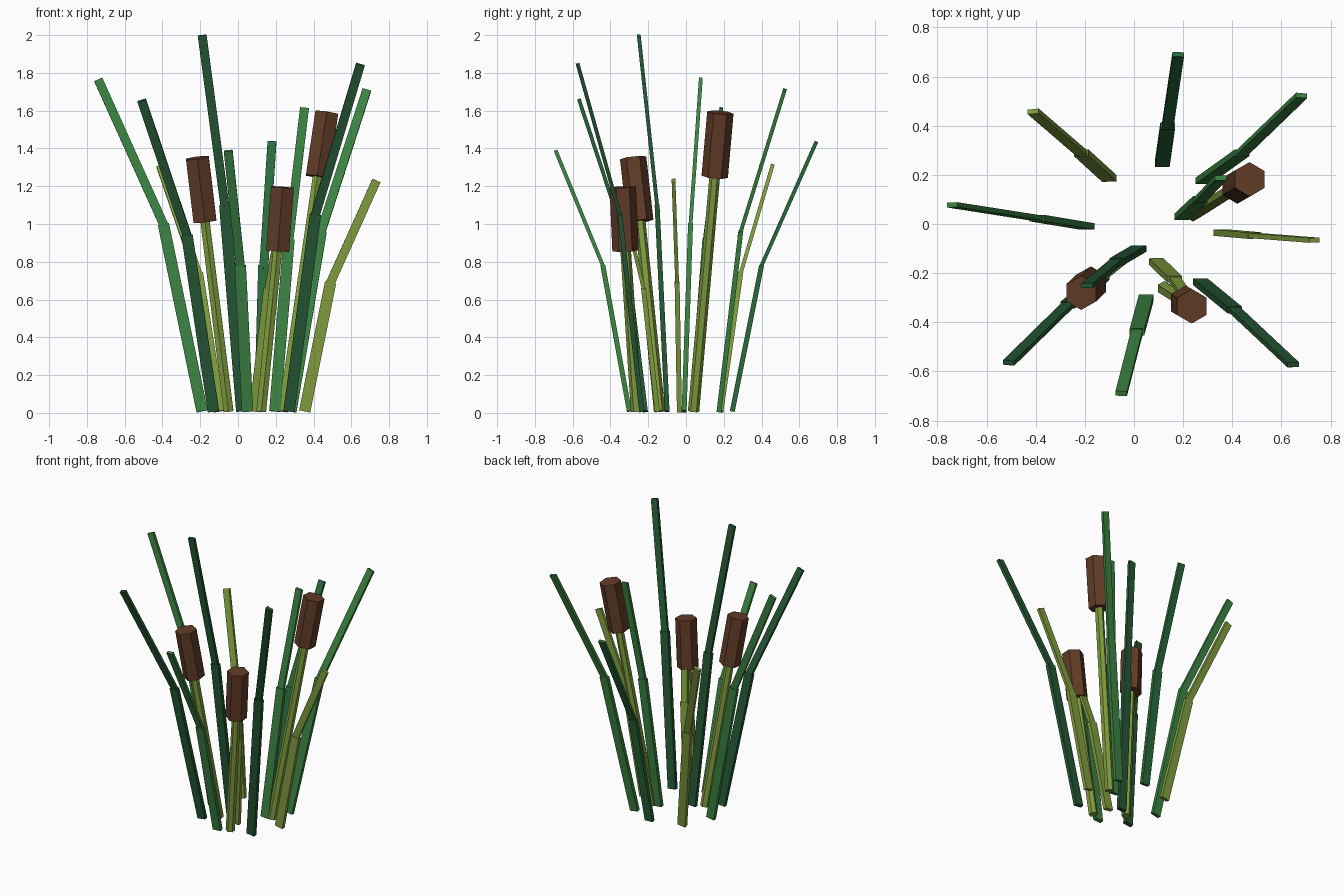
import bpy, bmesh, math
from mathutils import Vector, Matrix

if "Cube" in bpy.data.objects:
    bpy.data.objects.remove(bpy.data.objects["Cube"])


def material(name, rgb):
    m = bpy.data.materials.new(name)
    m.diffuse_color = (*rgb, 1)
    m.use_nodes = True
    m.node_tree.nodes["Principled BSDF"].inputs["Base Color"].default_value = m.diffuse_color
    return m


DARK = material("dark_green", (0.018, 0.095, 0.035))
MID = material("mid_green", (0.045, 0.23, 0.055))
DEEP = material("deep_green", (0.022, 0.145, 0.045))
OLIVE = material("olive_green", (0.22, 0.34, 0.05))
BROWN = material("brown", (0.12, 0.045, 0.02))


def frame(a, b):
    # local z runs along a-b, local x stays as close to world x as possible
    z = (b - a).normalized()
    y = z.cross(Vector((1, 0, 0))).normalized()
    x = y.cross(z)
    m = Matrix((x, y, z)).transposed().to_4x4()
    m.translation = (a + b) / 2
    return m


def add_bar(bm, a, b, w, t):
    a, b = Vector(a), Vector(b)
    size = Matrix.Diagonal((w, t, (b - a).length, 1))
    bmesh.ops.create_cube(bm, size=1, matrix=frame(a, b) @ size)


def add_prism(bm, a, b, r1, r2):
    a, b = Vector(a), Vector(b)
    bmesh.ops.create_cone(bm, cap_ends=True, segments=6, radius1=r1, radius2=r2,
                          depth=(b - a).length, matrix=frame(a, b))


def finish(bm, name, mat):
    me = bpy.data.meshes.new(name)
    bm.to_mesh(me)
    bm.free()
    me.materials.append(mat)
    bpy.context.collection.objects.link(bpy.data.objects.new(name, me))


# bent leaf blades: base xy, bend xyz, tip xyz
blades = [
    ((-.19, -.01), (-.395, .024, 1.0), (-.74, .078, 1.765), MID),
    ((-.13, -.215), (-.27, -.33, .94), (-.51, -.565, 1.655), DARK),
    ((.27, -.235), (.41, -.35, 1.05), (.648, -.573, 1.845), DARK),
    ((.28, .175), (.44, .29, .96), (.682, .523, 1.71), MID),
    ((.195, .03), (.27, .10, .92), (.352, .187, 1.615), MID),
    ((.115, .245), (.137, .40, .78), (.18, .69, 1.435), DEEP),
    ((.353, -.035), (.49, -.047, .69), (.733, -.066, 1.23), OLIVE),
    ((-.10, .185), (-.215, .29, .74), (-.41, .458, 1.31), OLIVE),
    ((.09, -.152), (.165, -.225, .66), (.245, -.335, 1.12), OLIVE),
    ((.05, -.30), (.012, -.44, .78), (-.052, -.69, 1.388), MID),
    ((.02, -.10), (-.07, -.153, 1.1), (-.19, -.25, 2.0), DARK),
]
for i, (base, bend, tip, mat) in enumerate(blades, 1):
    bm = bmesh.new()
    add_bar(bm, (*base, .008), bend, .06, .026)
    start = Vector(bend) + (Vector(bend) - Vector(tip)).normalized() * .02
    add_bar(bm, start, tip, .047, .02)
    finish(bm, f"blade_{i}", mat)

# seed heads on stems: base xy, head bottom, head top
reeds = [
    ((.24, .04), (.42, .152, 1.25), (.47, .182, 1.59)),
    ((.123, -.262), (.21, -.32, .858), (.235, -.335, 1.195)),
    ((-.05, -.14), (-.175, -.242, 1.015), (-.215, -.28, 1.35)),
]
for i, (base, low, top) in enumerate(reeds, 1):
    bm = bmesh.new()
    end = Vector(low).lerp(Vector(top), .1)
    add_prism(bm, (*base, .008), end, .03, .028)
    finish(bm, f"stem_{i}", OLIVE)
    bm = bmesh.new()
    add_prism(bm, low, top, .07, .07)
    finish(bm, f"seed_head_{i}", BROWN)
